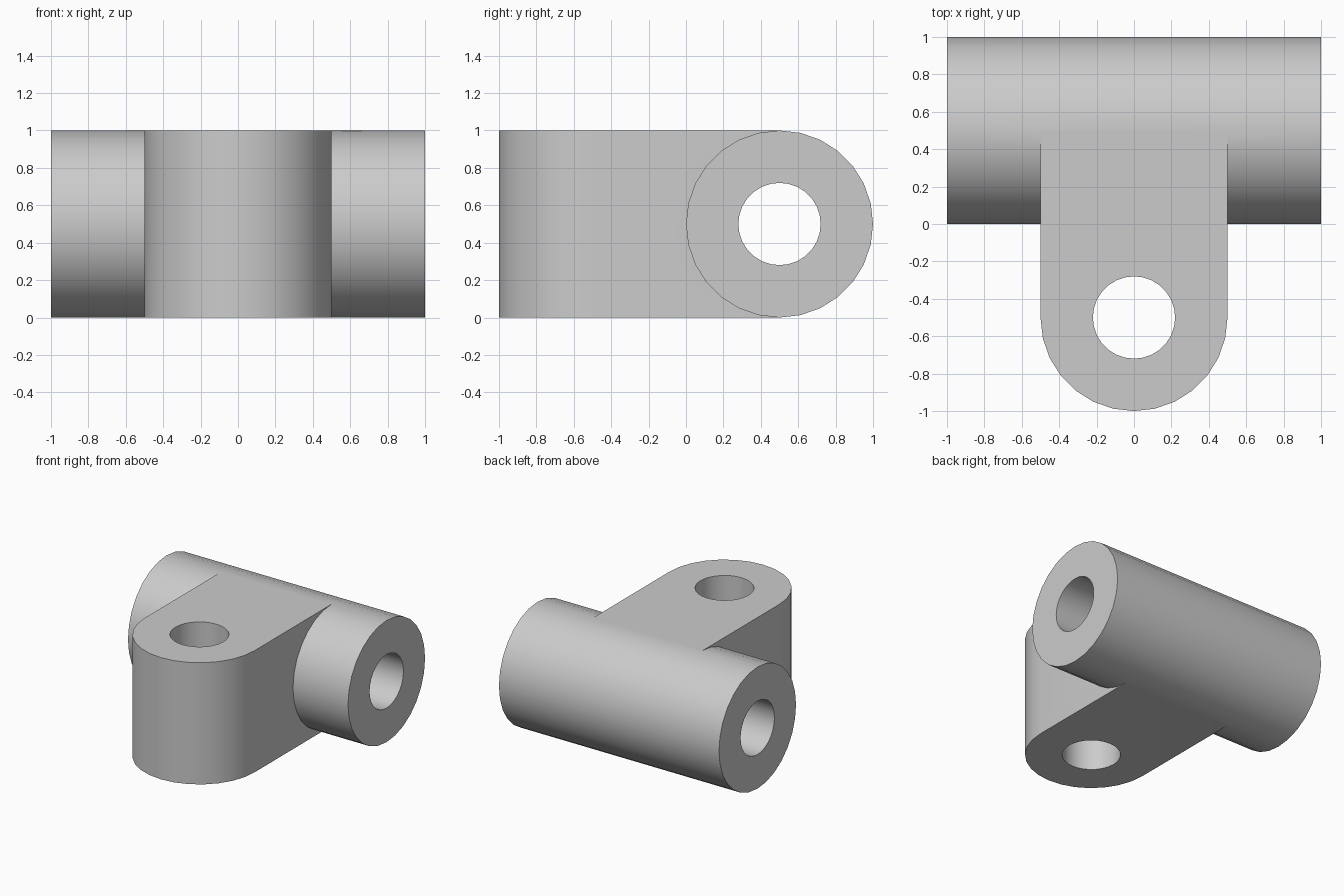
import bpy
import bmesh
from math import pi, sin, cos
from mathutils import Matrix, Vector

if "Cube" in bpy.data.objects:
    bpy.data.objects.remove(bpy.data.objects["Cube"], do_unlink=True)

R, BORE, SEGMENTS = 0.5, 0.22, 28
TUBE_CENTRE = Vector((0, 0.5, 0.5))
LUG_CENTRE = Vector((0, -0.5, 0.5))

grey = bpy.data.materials.new("plain grey")
grey.use_nodes = True
colour = (0.6, 0.6, 0.6, 1)
grey.diffuse_color = colour
grey.node_tree.nodes["Principled BSDF"].inputs["Base Color"].default_value = colour


def prism(name, outline, length, matrix):
    """Extrude a flat outline symmetrically along its local z."""
    bm = bmesh.new()
    base = bm.faces.new([bm.verts.new((x, y, -length / 2)) for x, y in outline])
    top = bmesh.ops.extrude_face_region(bm, geom=[base], use_keep_orig=True)["geom"]
    verts = [v for v in top if isinstance(v, bmesh.types.BMVert)]
    bmesh.ops.translate(bm, verts=verts, vec=(0, 0, length))
    bmesh.ops.recalc_face_normals(bm, faces=bm.faces)
    bm.transform(matrix)
    mesh = bpy.data.meshes.new(name)
    bm.to_mesh(mesh)
    bm.free()
    mesh.materials.append(grey)
    obj = bpy.data.objects.new(name, mesh)
    bpy.context.collection.objects.link(obj)
    return obj


def arc(radius, start, end, steps):
    angles = [start + (end - start) * i / steps for i in range(steps + 1)]
    return [(radius * cos(a), radius * sin(a)) for a in angles]


def circle(radius):
    return arc(radius, 0, 2 * pi, SEGMENTS)[:-1]


def combine(target, tool, operation):
    mod = target.modifiers.new(operation.lower(), "BOOLEAN")
    mod.operation, mod.solver, mod.object = operation, "EXACT", tool
    bpy.context.view_layer.objects.active = target
    bpy.ops.object.modifier_apply(modifier=mod.name)
    bpy.data.objects.remove(tool, do_unlink=True)


along_x = Matrix.Translation(TUBE_CENTRE) @ Matrix.Rotation(pi / 2, 4, "Y")
along_z = Matrix.Translation(LUG_CENTRE)

# Cross tube with a round-nosed lug reaching forward to the tube axis
joint = prism("cross_joint", circle(R), 2, along_x)
nose = arc(R, pi, 2 * pi, SEGMENTS // 2)
lug = prism("lug", nose + [(R, 1), (-R, 1)], 1, along_z)
combine(joint, lug, "UNION")

# Through holes along the tube and down through the lug
combine(joint, prism("tube_bore", circle(BORE), 3, along_x), "DIFFERENCE")
combine(joint, prism("lug_bore", circle(BORE), 3, along_z), "DIFFERENCE")

# Smooth round walls, crisp rims
bpy.ops.object.select_all(action="DESELECT")
joint.select_set(True)
bpy.context.view_layer.objects.active = joint
bpy.ops.object.shade_smooth_by_angle(angle=pi / 6)
